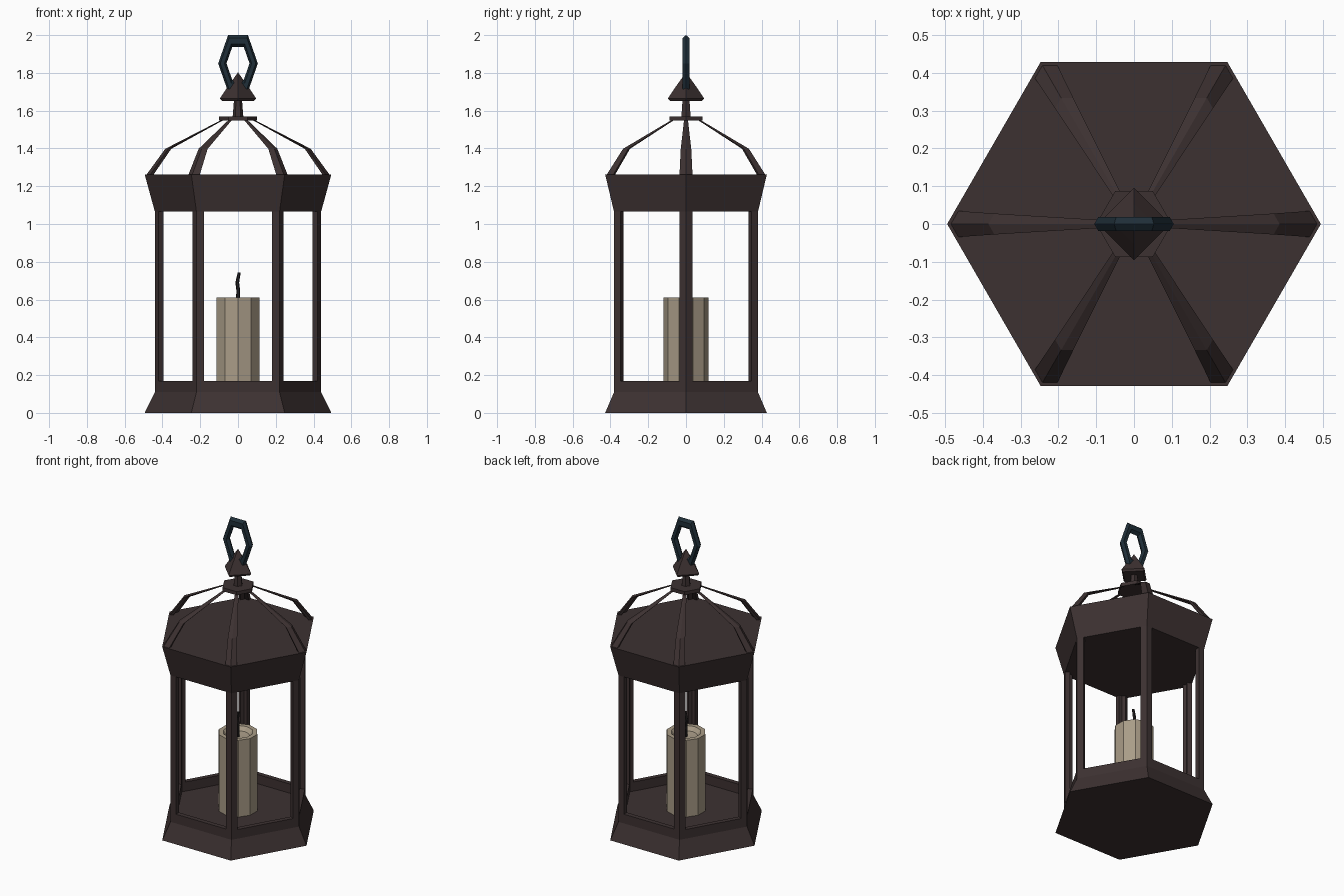
import bpy, bmesh, math
from mathutils import Vector

if "Cube" in bpy.data.objects:
    bpy.data.objects.remove(bpy.data.objects["Cube"])


def material(name, rgb):
    m = bpy.data.materials.new(name)
    m.diffuse_color = (*rgb, 1)
    m.use_nodes = True
    m.node_tree.nodes["Principled BSDF"].inputs["Base Color"].default_value = m.diffuse_color
    return m


IRON = material("dark brown iron", (0.046, 0.031, 0.031))
STEEL = material("blue black steel", (0.014, 0.028, 0.040))
WAX = material("cream wax", (0.40, 0.335, 0.245))
CHAR = material("burnt wick", (0.016, 0.014, 0.014))


def finish(name, bm, mat):
    bmesh.ops.recalc_face_normals(bm, faces=bm.faces)
    me = bpy.data.meshes.new(name)
    bm.to_mesh(me)
    bm.free()
    me.materials.append(mat)
    ob = bpy.data.objects.new(name, me)
    bpy.context.collection.objects.link(ob)
    return ob


def bridge(bm, a, b):
    """Join two rings of vertices; a ring of one vertex is a pole."""
    n = max(len(a), len(b))
    for i in range(n):
        j = (i + 1) % n
        if len(a) == 1:
            bm.faces.new((a[0], b[i], b[j]))
        elif len(b) == 1:
            bm.faces.new((a[i], a[j], b[0]))
        else:
            bm.faces.new((a[i], a[j], b[j], b[i]))


def lathe(name, profile, sides, mat, turn=0.0):
    """Spin (radius, z) points around the z axis."""
    bm = bmesh.new()
    rings = []
    for r, z in profile:
        count = sides if r else 1
        rings.append([bm.verts.new((r * math.cos(turn + math.tau * k / sides),
                                    r * math.sin(turn + math.tau * k / sides), z))
                      for k in range(count)])
    for a, b in zip(rings, rings[1:]):
        bridge(bm, a, b)
    return finish(name, bm, mat)


def loft(bm, sections):
    rings = [[bm.verts.new(p) for p in s] for s in sections]
    for a, b in zip(rings, rings[1:]):
        bridge(bm, a, b)
    bm.faces.new(rings[0])
    bm.faces.new(rings[-1])


def corner_section(r, z, w, t, angle):
    """Angle-iron section wrapping a hexagon corner: leg width w, thickness t."""
    c, s = 0.5, math.sqrt(0.75)
    leg = (r - c * w, s * w)
    inner = (leg[0] - s * t, leg[1] - c * t)
    pts = [(r, 0), leg, inner, (r - t / s, 0), (inner[0], -inner[1]), (leg[0], -leg[1])]
    ca, sa = math.cos(angle), math.sin(angle)
    return [(x * ca - y * sa, x * sa + y * ca, z) for x, y in pts]


def corner_bars(name, stations):
    """Six bars, one on each hexagon corner, through (r, z, w, t) stations."""
    for k in range(6):
        bm = bmesh.new()
        loft(bm, [corner_section(*st, k * math.pi / 3) for st in stations])
        finish(f"{name}_{k + 1}", bm, IRON)


# Base tray and flared head
lathe("base_tray", [(0, 0), (0.494, 0), (0.44, 0.11), (0.44, 0.17),
                    (0.405, 0.17), (0.405, 0.11), (0, 0.11)], 6, IRON)
lathe("flared_head", [(0, 1.065), (0.44, 1.065), (0.494, 1.262), (0, 1.262)], 6, IRON)

# Window posts and bent roof ribs
corner_bars("post", [(0.44, 0.165, 0.04, 0.03), (0.44, 1.07, 0.04, 0.03)])
corner_bars("roof_rib", [(0.487, 1.258, 0.04, 0.02), (0.385, 1.398, 0.032, 0.018),
                         (0.06, 1.565, 0.01, 0.006)])

# Collar, neck and finial
lathe("collar", [(0, 1.547), (0.1, 1.547), (0.1, 1.57), (0, 1.57)], 6, IRON)
lathe("neck", [(0, 1.56), (0.029, 1.56), (0.02, 1.67), (0, 1.67)], 6, IRON)
lathe("finial", [(0, 1.655), (0.085, 1.652), (0.096, 1.665), (0.052, 1.73), (0, 1.803)], 4, IRON)

# Hanging ring: stretched six-sided torus standing in the xz plane
bm = bmesh.new()
rings = []
for i in range(6):
    a = math.tau * i / 6
    ring = []
    for j in range(6):
        b = math.tau * j / 6
        rr = 0.083 + 0.022 * math.cos(b)
        ring.append(bm.verts.new((rr * math.cos(a), 0.022 * math.sin(b),
                                  1.85 + 1.65 * rr * math.sin(a))))
    rings.append(ring)
for i in range(6):
    bridge(bm, rings[i], rings[(i + 1) % 6])
finish("hanging_ring", bm, STEEL)

# Candle with a melted hollow on top
lathe("candle", [(0, 0.108), (0.119, 0.108), (0.119, 0.61), (0.09, 0.61),
                 (0.07, 0.585), (0, 0.58)], 10, WAX, math.pi / 2)

# Slightly bent wick
bm = bmesh.new()
loft(bm, [[(x + r * math.cos(math.tau * k / 6), r * math.sin(math.tau * k / 6), z)
           for k in range(6)]
          for x, z, r in ((0, 0.57, 0.01), (0.001, 0.65, 0.01),
                          (-0.004, 0.69, 0.01), (0.006, 0.742, 0.008))])
finish("wick", bm, CHAR)
